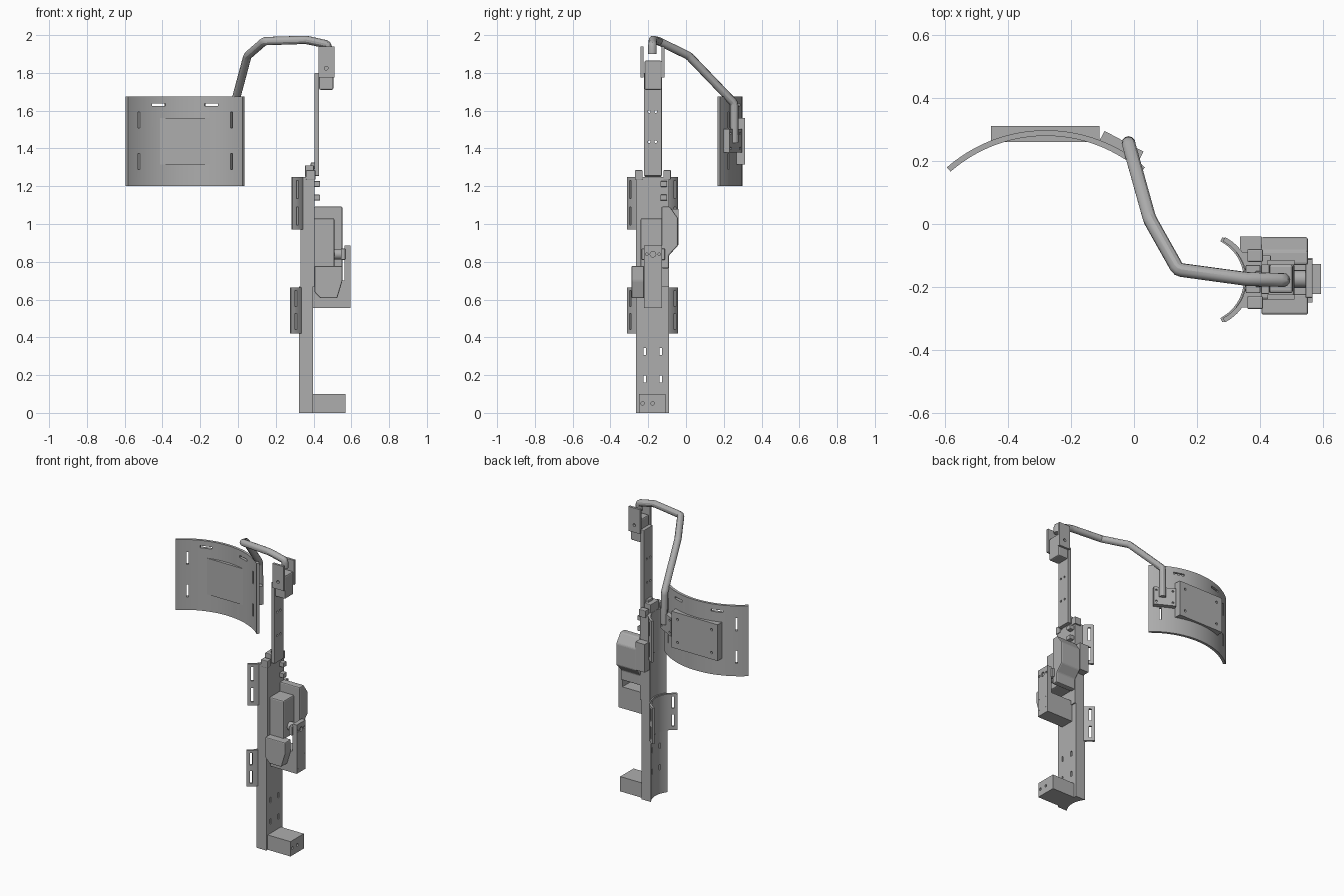
import bpy, bmesh, math
from mathutils import Vector, Matrix

old = bpy.data.objects.get("Cube")
if old:
    bpy.data.objects.remove(old, do_unlink=True)

grey = bpy.data.materials.new("plain grey")
grey.use_nodes = True
grey.diffuse_color = (0.42, 0.42, 0.42, 1)
grey.node_tree.nodes["Principled BSDF"].inputs["Base Color"].default_value = grey.diffuse_color


def finish(name, bm, bevel=0, smooth=False):
    """Turn a bmesh into a named object."""
    bmesh.ops.recalc_face_normals(bm, faces=bm.faces)
    if bevel:
        bmesh.ops.bevel(bm, geom=bm.edges[:], offset=bevel, segments=2, affect='EDGES', profile=0.5)
    me = bpy.data.meshes.new(name)
    bm.to_mesh(me)
    bm.free()
    me.materials.append(grey)
    ob = bpy.data.objects.new(name, me)
    bpy.context.collection.objects.link(ob)
    if smooth:
        shade(ob)
    return ob


def shade(ob):
    bpy.ops.object.select_all(action='DESELECT')
    ob.select_set(True)
    bpy.context.view_layer.objects.active = ob
    bpy.ops.object.shade_smooth_by_angle(angle=math.radians(30))


def add_box(bm, center, size, angle=0):
    m = Matrix.Translation(center) @ Matrix.Rotation(angle, 4, 'Z') @ Matrix.Diagonal((*size, 1))
    bmesh.ops.create_cube(bm, size=1, matrix=m)


def add_rod(bm, center, radius, length, axis, sides=16):
    rot = Vector((0, 0, 1)).rotation_difference(Vector(axis)).to_matrix().to_4x4()
    bmesh.ops.create_cone(bm, cap_ends=True, segments=sides, radius1=radius, radius2=radius,
                          depth=length, matrix=Matrix.Translation(center) @ rot)


def box(name, x, y, z, bevel=0):
    bm = bmesh.new()
    add_box(bm, [(r[0] + r[1]) / 2 for r in (x, y, z)], [r[1] - r[0] for r in (x, y, z)])
    return finish(name, bm, bevel)


def prism(name, pts, lo, hi, axis='z', bevel=0, smooth=False):
    """Extrude a closed 2D profile along an axis."""
    place = {'x': lambda a, b, t: (t, a, b), 'y': lambda a, b, t: (a, t, b),
             'z': lambda a, b, t: (a, b, t)}[axis]
    bm = bmesh.new()
    face = bm.faces.new([bm.verts.new(place(a, b, lo)) for a, b in pts])
    ext = bmesh.ops.extrude_face_region(bm, geom=[face])
    move = Vector(place(0, 0, hi - lo))
    bmesh.ops.translate(bm, vec=move, verts=[v for v in ext['geom'] if isinstance(v, bmesh.types.BMVert)])
    return finish(name, bm, bevel, smooth)


def arc(c, r, mid, half, n):
    return [(c[0] + r * math.cos(mid + half * t), c[1] + r * math.sin(mid + half * t))
            for t in [2 * i / n - 1 for i in range(n + 1)]]


def cut(ob, bm):
    """Subtract a bmesh of cutters and bake the result."""
    bmesh.ops.recalc_face_normals(bm, faces=bm.faces)
    tool = finish("cutter", bm)
    tool.hide_render = True
    mod = ob.modifiers.new("holes", 'BOOLEAN')
    mod.object, mod.operation, mod.solver = tool, 'DIFFERENCE', 'EXACT'
    bpy.context.view_layer.update()
    dg = bpy.context.evaluated_depsgraph_get()
    me = bpy.data.meshes.new_from_object(ob.evaluated_get(dg))
    ob.modifiers.clear()
    ob.data = me
    bpy.data.objects.remove(tool, do_unlink=True)


# Curved back panel with strap slots
pc, pr = (-0.28, -0.181), 0.47
half = math.radians(41.1)
panel = prism("back_panel", arc(pc, pr + 0.009, math.pi / 2, half, 40)
              + arc(pc, pr - 0.009, math.pi / 2, half, 40)[::-1], 1.2, 1.675, smooth=True)
bm = bmesh.new()
for side in (-1, 1):
    a = math.asin(side * 0.25 / pr)
    for z in (1.33, 1.55):
        add_box(bm, (pc[0] + pr * math.sin(a), pc[1] + pr * math.cos(a), z), (0.012, 0.08, 0.085), -a)
    a = math.asin(side * 0.142 / pr)
    add_box(bm, (pc[0] + pr * math.sin(a), pc[1] + pr * math.cos(a), 1.632), (0.075, 0.08, 0.014), -a)
cut(panel, bm)
shade(panel)

# Battery pad behind the panel
pad = box("rear_pad", (-0.455, -0.11), (0.26, 0.312), (1.315, 1.56))
bm = bmesh.new()
for x in (-0.41, -0.155):
    for z in (1.36, 1.515):
        add_rod(bm, (x, 0.312, z), 0.008, 0.03, (0, 1, 0))
cut(pad, bm)

# Angled bracket that holds the arm tube
bm = bmesh.new()
add_box(bm, (-0.04, 0.247, 1.44), (0.14, 0.036, 0.125), math.radians(-28))
bracket = finish("tube_bracket", bm)
bm = bmesh.new()
out = Vector((math.sin(math.radians(28)), math.cos(math.radians(28)), 0))
along = Vector((out.y, -out.x, 0))
for s in (-0.05, 0.055):
    for z in (1.4, 1.48):
        add_rod(bm, Vector((-0.04, 0.247, z)) + along * s + out * 0.018, 0.007, 0.02, out)
cut(bracket, bm)

# Bent arm tube
path = [(-0.017, 0.257, 1.43), (-0.017, 0.255, 1.64), (0.05, 0.015, 1.89), (0.14, -0.145, 1.968),
        (0.36, -0.175, 1.975), (0.475, -0.178, 1.95), (0.475, -0.178, 1.9)]
curve = bpy.data.curves.new("arm_tube", 'CURVE')
curve.dimensions = '3D'
curve.bevel_depth, curve.bevel_resolution, curve.use_fill_caps = 0.022, 4, True
spline = curve.splines.new('POLY')
pts = [Vector(p) for p in path]
soft = [pts[0]]
for p, q, r in zip(pts, pts[1:], pts[2:]):
    for t in (-1, 0, 1):
        d = (p - q).normalized() if t < 0 else (r - q).normalized()
        soft.append(q + d * 0.012 if t else q + ((p - q).normalized() + (r - q).normalized()) * 0.003)
soft.append(pts[-1])
spline.points.add(len(soft) - 1)
for sp, p in zip(spline.points, soft):
    sp.co = (*p, 1)
tmp = bpy.data.objects.new("tube_path", curve)
bpy.context.collection.objects.link(tmp)
bpy.context.view_layer.update()
me = bpy.data.meshes.new_from_object(tmp.evaluated_get(bpy.context.evaluated_depsgraph_get()))
bpy.data.objects.remove(tmp, do_unlink=True)
me.materials.clear()
me.materials.append(grey)
tube = bpy.data.objects.new("arm_tube", me)
bpy.context.collection.objects.link(tube)
shade(tube)

# Hinge head on top of the sliding bar
box("hinge_block", (0.43, 0.505), (-0.22, -0.128), (1.71, 1.865), 0.008)
for label, y in (("front", -0.232), ("back", -0.122)):
    plate = box(label + "_hinge_plate", (0.425, 0.51), (y - 0.008, y + 0.008), (1.775, 1.94))
    bm = bmesh.new()
    add_rod(bm, (0.467, y, 1.825), 0.01, 0.1, (0, 1, 0))
    cut(plate, bm)

# Sliding bar with screw holes
bar = box("sliding_bar", (0.404, 0.43), (-0.222, -0.128), (1.255, 1.8), 0.003)
bm = bmesh.new()
for y in (-0.195, -0.16):
    for z in (1.435, 1.595):
        add_rod(bm, (0.415, y, z), 0.007, 0.1, (1, 0, 0))
cut(bar, bm)

# Concave limb channels with slotted cuffs
for label, dx, z0, z1, c0, c1 in (("lower", -0.008, 0, 0.67, 0.42, 0.665),
                                  ("upper", 0, 0.67, 1.25, 0.97, 1.25)):
    c = (0.22 + dx, -0.177)
    x1 = 0.405 + dx
    w = 0.088
    profile = [(x1, c[1] + w), (x1, c[1] - w)][::-1] + arc(c, 0.142, 0, math.asin(w / 0.142), 16)[::-1]
    channel = prism(label + "_channel", profile, z0, z1, smooth=True)
    cuff = prism(label + "_cuff", arc(c, 0.152, 0, 1.1, 28) + arc(c, 0.137, 0, 1.1, 28)[::-1], c0, c1, smooth=True)
    bm = bmesh.new()
    for side in (-1, 1):
        a = side * 0.9
        for f in (0.26, 0.76):
            add_box(bm, (c[0] + 0.145 * math.cos(a), c[1] + 0.145 * math.sin(a), c0 + f * (c1 - c0)),
                    (0.05, 0.014, 0.34 * (c1 - c0)), a)
    cut(cuff, bm)
    shade(cuff)
    if label == "lower":
        bm = bmesh.new()
        for y in (-0.218, -0.134):
            for z in (0.18, 0.325):
                add_box(bm, (0.36, y, z), (0.2, 0.012, 0.036))
        cut(channel, bm)
        shade(channel)

# Foot block
foot = box("foot_block", (0.38, 0.568), (-0.25, -0.108), (0, 0.1))
bm = bmesh.new()
for y in (-0.23, -0.177):
    add_rod(bm, (0.568, y, 0.05), 0.009, 0.04, (1, 0, 0))
cut(foot, bm)

# Clamp where the bar enters the channel
for label, y in (("front", -0.25), ("back", -0.1)):
    box(label + "_clamp_tab", (0.36, 0.41), (y - 0.02, y + 0.02), (1.235, 1.285), 0.004)
box("clamp_bridge", (0.355, 0.402), (-0.22, -0.13), (1.25, 1.31), 0.004)
box("clamp_hook", (0.385, 0.41), (-0.2, -0.15), (1.29, 1.325), 0.004)
for label, z in (("upper", 1.212), ("lower", 1.14)):
    box(label + "_guide_tab", (0.4, 0.435), (-0.135, -0.1), (z - 0.015, z + 0.015), 0.003)

# Drive housing, covers and output frame
box("drive_housing", (0.4, 0.51), (-0.24, -0.125), (0.77, 1.03), 0.008)
prism("rear_cover", [(-0.13, 1.092), (-0.085, 1.092), (-0.042, 1.03), (-0.042, 0.885), (-0.09, 0.835),
                     (-0.09, 0.765), (-0.13, 0.765)], 0.403, 0.553, 'x', 0.007)
prism("front_cover", [(0.405, 0.778), (0.553, 0.778), (0.553, 0.7), (0.525, 0.607), (0.435, 0.607),
                      (0.405, 0.64)], -0.288, -0.222, 'y', 0.006)
box("side_block", (0.337, 0.405), (-0.09, -0.04), (0.89, 1.08))
box("frame_base", (0.395, 0.594), (-0.222, -0.127), (0.555, 0.7))
upright = box("frame_upright", (0.565, 0.595), (-0.222, -0.127), (0.555, 0.885))
bm = bmesh.new()
for z in (0.59, 0.665, 0.84):
    for y in (-0.208, -0.141):
        add_rod(bm, (0.595, y, z), 0.007, 0.02, (1, 0, 0))
add_rod(bm, (0.595, -0.175, 0.84), 0.015, 0.02, (1, 0, 0))
cut(upright, bm)
box("output_flange", (0.545, 0.568), (-0.235, -0.112), (0.81, 0.87), 0.004)
bm = bmesh.new()
add_rod(bm, (0.53, -0.175, 0.84), 0.028, 0.06, (1, 0, 0), 24)
finish("output_shaft", bm, 0, True)
